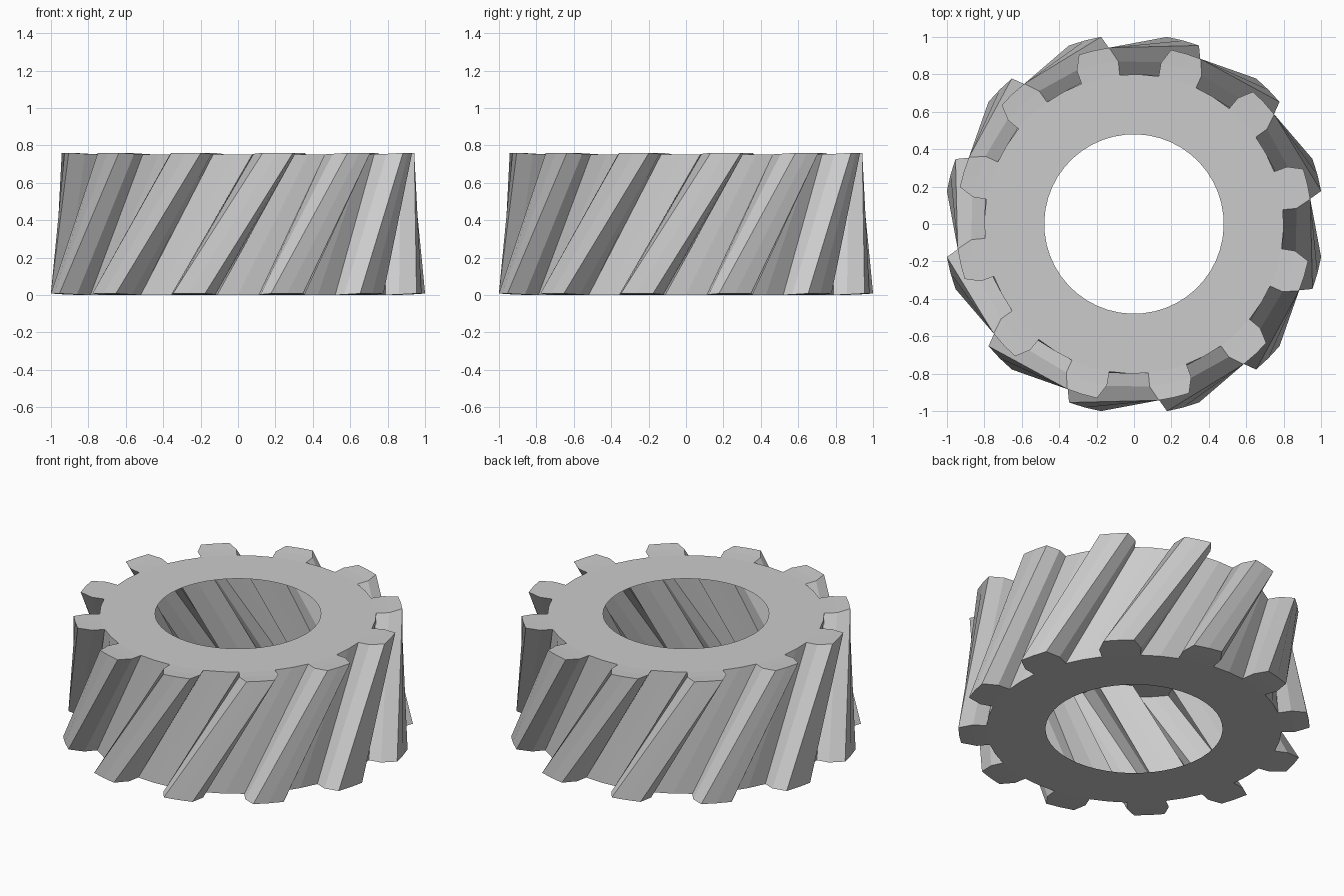
import bpy
from math import cos, sin, radians

if "Cube" in bpy.data.objects:
    bpy.data.objects.remove(bpy.data.objects["Cube"])

TEETH = 12
PITCH = 360 / TEETH
HEIGHT, CROWN = 0.752, 0.008
TWIST, TAPER = 28.0, 0.937
BORE, ROOT, MID, TIP = 0.512, 0.854, 0.932, 1.0157
PRESSURE = 2.5          # how far each tip edge is pulled in, in degrees

verts, faces = [], []


def point(radius, angle, z):
    a = radians(angle)
    verts.append((radius * cos(a), radius * sin(a), z))
    return len(verts) - 1


def gear_end(z, scale, turn, up):
    """One end face of the gear; returns its outline, counter-clockwise."""
    def add(*quad):
        faces.append(quad if up else quad[::-1])

    n = TEETH * 4
    step = PITCH / 4
    start = 7.5 + turn
    bore = [point(BORE * scale, start + i * step, z) for i in range(n)]
    root = [point(ROOT * scale, start + i * step, z) for i in range(n)]
    # flat ring round the bore
    for i in range(n):
        j = (i + 1) % n
        add(bore[i], root[i], root[j], bore[j])
    # teeth, two columns wide
    outline = []
    for t in range(TEETH):
        a = start + t * PITCH
        base = root[4 * t:4 * t + 3]
        mid = [point(MID * scale, a + k * step, z + CROWN / 3) for k in range(3)]
        tip = [point(TIP * scale, a + k * step + (1 - k) * PRESSURE, z + CROWN)
               for k in range(3)]
        for low, high in ((base, mid), (mid, tip)):
            for k in range(2):
                add(low[k], high[k], high[k + 1], low[k + 1])
        outline += [base[0], mid[0], *tip, mid[2], base[2], root[4 * t + 3]]
    return outline


bottom = gear_end(0, 1, 0, False)
top = gear_end(HEIGHT, TAPER, TWIST, True)

# twisted outer wall (the bore has no wall of its own)
for i in range(len(top)):
    j = (i + 1) % len(top)
    faces.append((top[i], bottom[i], bottom[j], top[j]))

mesh = bpy.data.meshes.new("helical_gear")
mesh.from_pydata(verts, [], faces)
mesh.update()
gear = bpy.data.objects.new("helical_gear", mesh)
bpy.context.collection.objects.link(gear)
